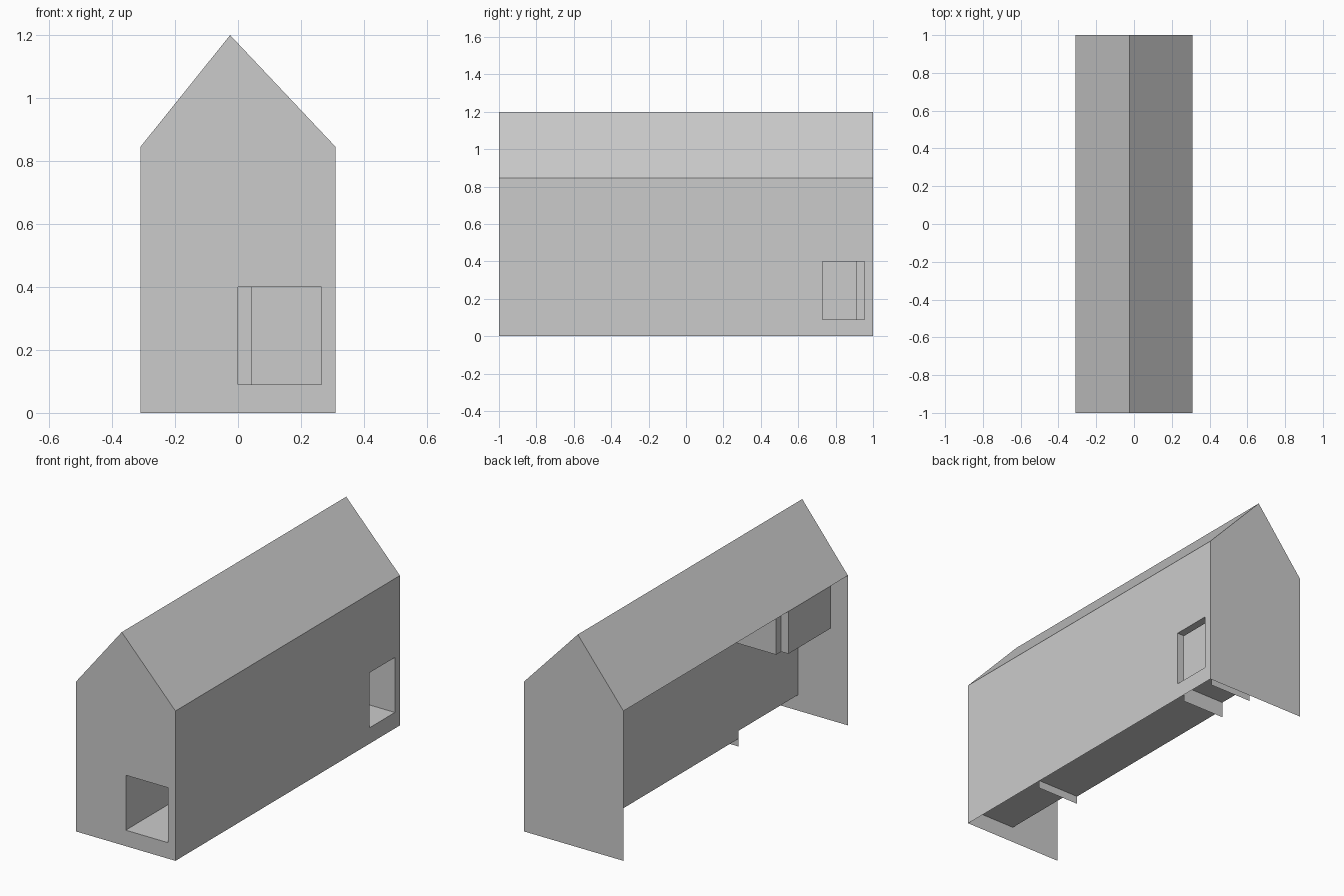
import bpy

if "Cube" in bpy.data.objects:
    bpy.data.objects.remove(bpy.data.objects["Cube"])

W, L, EAVE = 0.31, 1.0, 0.845          # half width, half length, eave height
RX, RZ = -0.025, 1.2                   # ridge
T = 0.045                              # wall thickness
IX, IY = W - T, L - T                  # inner faces
SILL, HEAD, FLOOR, LOFT = 0.09, 0.40, 0.045, 0.606
SY0, SY1 = 0.73, IY                    # side window
STEP0 = -0.47                          # end of front platform
LY0, LY1 = -0.895, -0.425              # loft bay
IE, IR = 0.828, 1.132                  # inner eave and ridge heights


def sheet(name, faces):
    verts, polys = [], []
    for f in faces:
        polys.append(range(len(verts), len(verts) + len(f)))
        verts += f
    me = bpy.data.meshes.new(name)
    me.from_pydata(verts, [], [list(p) for p in polys])
    me.update()
    ob = bpy.data.objects.new(name, me)
    bpy.context.collection.objects.link(ob)
    return ob


def px(x, pts):                        # polygon in a plane of constant x
    return [(x, a, b) for a, b in pts]


def py(y, pts):                        # polygon in a plane of constant y
    return [(a, y, b) for a, b in pts]


def pz(z, pts):                        # polygon in a plane of constant z
    return [(a, b, z) for a, b in pts]


def rect(a0, a1, b0, b1):
    return [(a0, b0), (a1, b0), (a1, b1), (a0, b1)]


def holed(a0, a1, b0, b1, h):          # rectangle with a rectangular hole
    c0, c1, d0, d1 = h
    parts = [(a0, c0, b0, b1), (c1, a1, b0, b1), (c0, c1, b0, d0), (c0, c1, d1, b1)]
    return [rect(*p) for p in parts if p[1] - p[0] > 1e-5 and p[3] - p[2] > 1e-5]


def roof_z(x):                         # outer roof height on the right slope
    return RZ - (x - RX) * (RZ - EAVE) / (W - RX)


def ceil_z(x):                         # inner ceiling height on the right slope
    return IR - (x - RX) * (IR - IE) / (IX - RX)


# gable walls, the front one with a window
sheet("back_gable", [py(L, [(-W, 0), (W, 0), (W, EAVE), (RX, RZ), (-W, EAVE)])])
sheet("front_gable", [
    py(-L, [(-W, 0), (0, 0), (0, roof_z(0)), (RX, RZ), (-W, EAVE)]),
    py(-L, rect(0, IX, 0, SILL)),
    py(-L, [(0, HEAD), (IX, HEAD), (IX, roof_z(IX)), (0, roof_z(0))]),
    py(-L, [(IX, 0), (W, 0), (W, EAVE), (IX, roof_z(IX))])])

# right wall with a window, roof slopes
sheet("right_wall", [px(W, r) for r in holed(-L, L, 0, EAVE, (SY0, SY1, SILL, HEAD))])
sheet("roof", [[(s, -L, EAVE), (s, L, EAVE), (RX, L, RZ), (RX, -L, RZ)] for s in (-W, W)])

# window reveals
sheet("front_window_reveal", [
    px(0, rect(-L, -IY, SILL, HEAD)), px(IX, rect(-L, -IY, SILL, HEAD)),
    pz(HEAD, rect(0, IX, -L, -IY))])
sheet("side_window_reveal", [
    py(SY0, rect(IX, W, SILL, HEAD)), py(SY1, rect(IX, W, SILL, HEAD)),
    pz(HEAD, rect(IX, W, SY0, SY1)), pz(SILL, rect(IX, W, SY0, SY1))])

# floor with a raised platform at each end
sheet("floor", [
    pz(SILL, rect(0, IX, -L, STEP0)), pz(FLOOR, rect(0, IX, STEP0, SY0)),
    pz(SILL, rect(0, IX, SY0, SY1))])
sheet("platform_risers", [py(y, rect(0, IX, 0, SILL)) for y in (STEP0, SY0, IY)])

# inner room walls
C0 = ceil_z(0)
sheet("inner_right_wall", [px(IX, r) for r in
                           holed(-IY, IY, FLOOR, IE, (SY0, SY1, SILL, HEAD))])
sheet("partition", [
    px(0, rect(-IY, STEP0, SILL, LOFT)), px(0, rect(STEP0, SY0, FLOOR, LOFT)),
    px(0, rect(SY0, IY, SILL, LOFT)),
    px(0, rect(-IY, LY0, LOFT, C0)), px(0, rect(LY1, IY, LOFT, C0))])
sheet("inner_end_walls", [
    py(y, [(0, z), (IX, z), (IX, IE), (0, C0)]) for y, z in ((-IY, HEAD), (IY, SILL))])
sheet("corner_post", [px(T, rect(IY - T, IY, SILL, C0 - T)),
                      py(IY - T, rect(0, T, SILL, C0 - T))])

# ceiling following the roof
sheet("ceiling", [
    [(0, -IY, C0), (0, IY, C0), (IX, IY, IE), (IX, -IY, IE)],
    [(RX, LY0, IR), (RX, LY1, IR), (0, LY1, C0), (0, LY0, C0)],
    [(-IX, LY0, IE), (-IX, LY1, IE), (RX, LY1, IR), (RX, LY0, IR)]])

# loft bay opening off the room, with its outer panel on the left side
B0, B1 = LY0 + T, LY1 - T
sheet("loft_walls", [
    py(y, [(-IX, LOFT), (0, LOFT), (0, C0), (RX, IR), (-IX, IE)]) for y in (LY0, LY1)
] + [px(-IX, rect(LY0, B0, LOFT, IE)), px(-IX, rect(B1, LY1, LOFT, IE))])
sheet("loft_floor", [pz(LOFT, rect(-IX, 0, LY0, LY1)), pz(LOFT, rect(-W, -IX, B0, B1))])
sheet("loft_panel", [px(-W, rect(B0, B1, LOFT, EAVE))] +
      [py(y, rect(-W, -IX, LOFT, EAVE)) for y in (B0, B1)])
